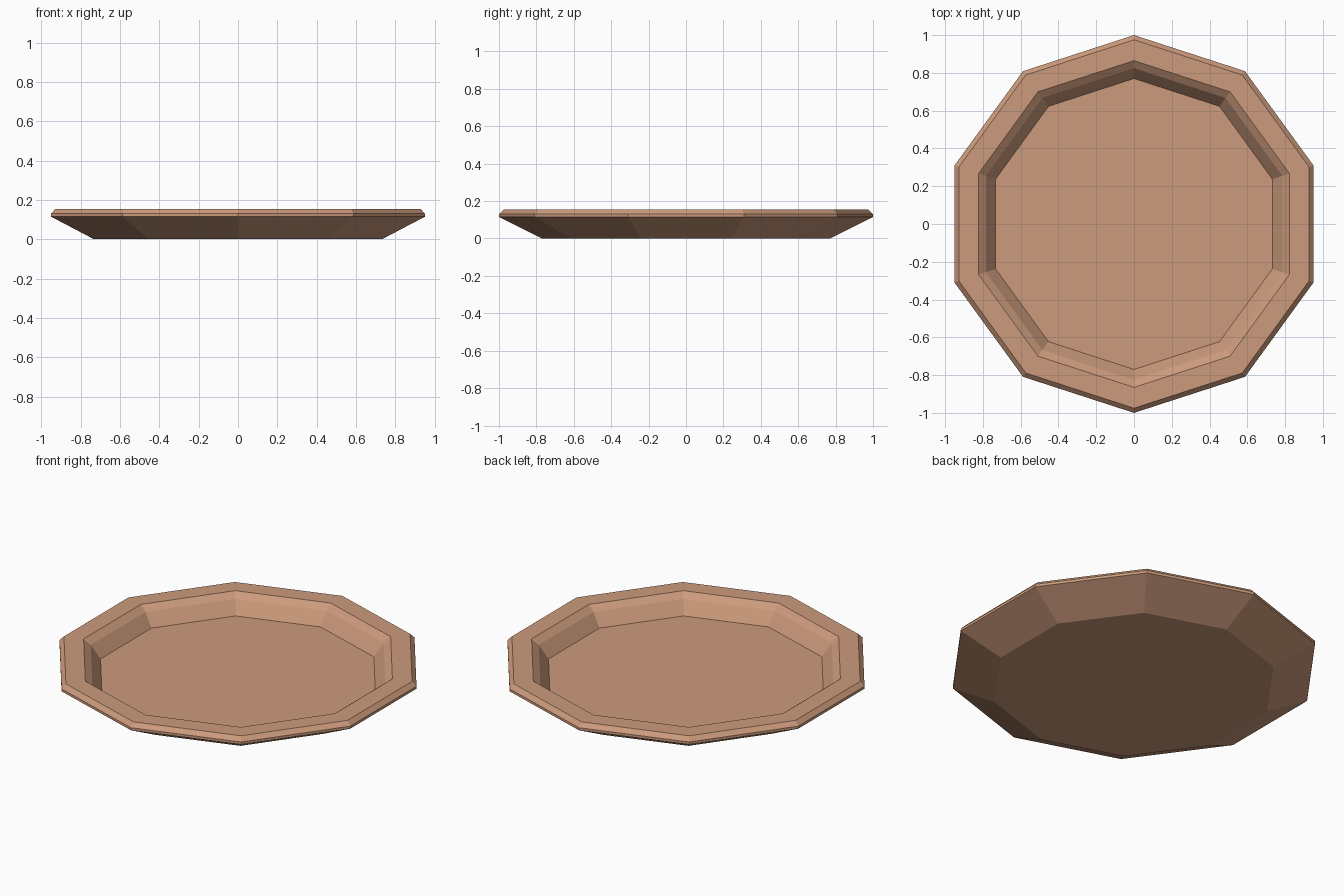
import bpy
import bmesh
import math

if "Cube" in bpy.data.objects:
    bpy.data.objects.remove(bpy.data.objects["Cube"])

SIDES = 10

# Plate cross-section (radius, height), from the underside centre ring to the floor ring
PROFILE = [
    (0.77, 0.0),     # foot
    (1.0, 0.115),    # outer flare
    (1.0, 0.13),     # lip edge
    (0.975, 0.155),  # rim outer edge
    (0.865, 0.155),  # rim inner edge
    (0.825, 0.125),  # softened shoulder
    (0.77, 0.05),    # floor edge
]

clay = bpy.data.materials.new("tan clay")
clay.diffuse_color = (0.60, 0.325, 0.20, 1.0)
clay.use_nodes = True
clay.node_tree.nodes["Principled BSDF"].inputs["Base Color"].default_value = clay.diffuse_color

bm = bmesh.new()
rings = []
for r, z in PROFILE:
    ring = []
    for i in range(SIDES):
        a = math.pi / 2 + 2 * math.pi * i / SIDES
        ring.append(bm.verts.new((r * math.cos(a), r * math.sin(a), z)))
    rings.append(ring)

# Walls between neighbouring rings
for low, high in zip(rings, rings[1:]):
    for i in range(SIDES):
        j = (i + 1) % SIDES
        bm.faces.new((low[i], low[j], high[j], high[i]))

# Underside and dish floor
bm.faces.new(rings[0][::-1])
bm.faces.new(rings[-1])
bmesh.ops.recalc_face_normals(bm, faces=bm.faces)

mesh = bpy.data.meshes.new("plate")
bm.to_mesh(mesh)
bm.free()
mesh.materials.append(clay)
plate = bpy.data.objects.new("plate", mesh)
bpy.context.collection.objects.link(plate)
